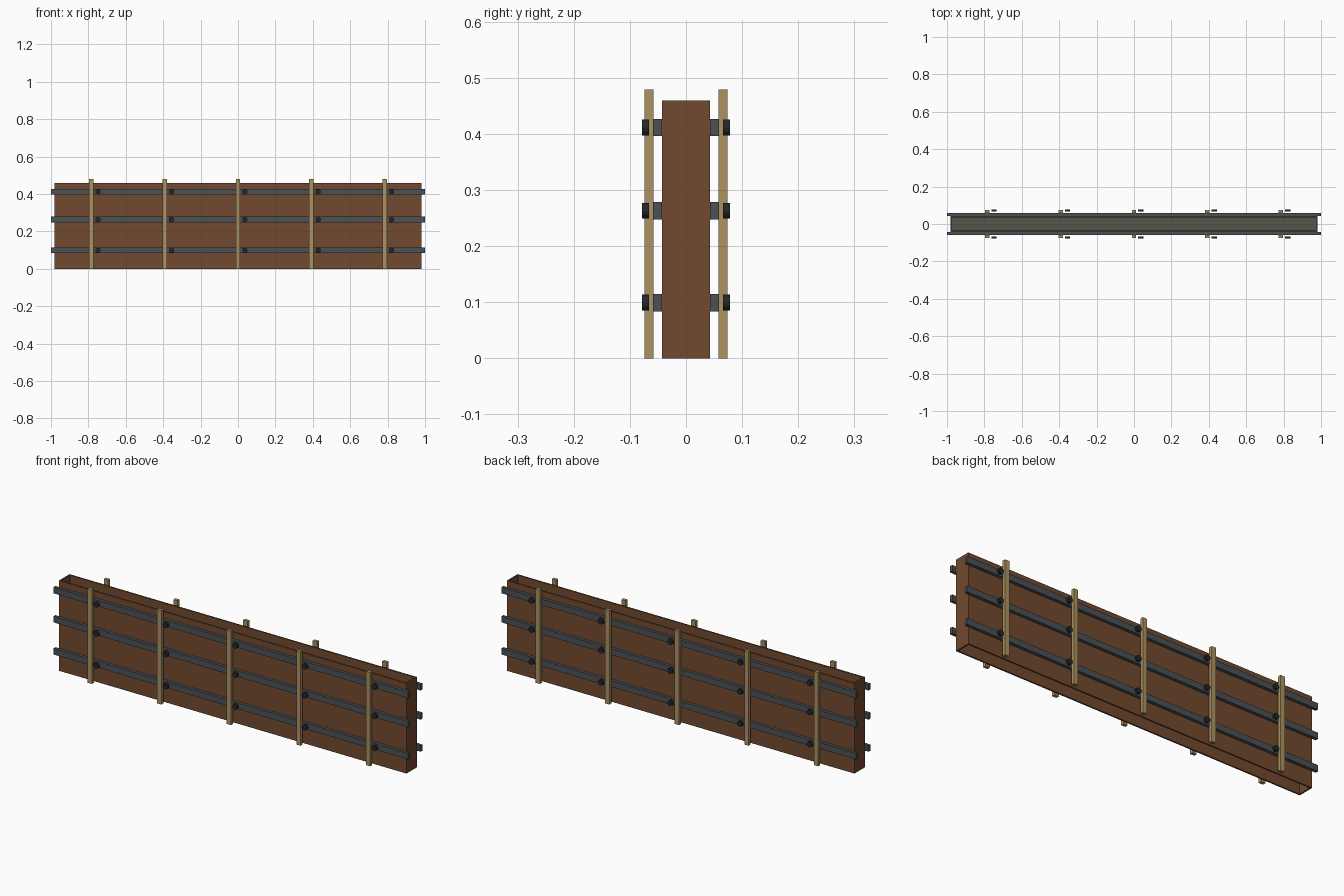
import bpy
import bmesh
from mathutils import Matrix

if "Cube" in bpy.data.objects:
    bpy.data.objects.remove(bpy.data.objects["Cube"])


def material(name, rgb):
    m = bpy.data.materials.new(name)
    m.diffuse_color = (*rgb, 1)
    m.use_nodes = True
    m.node_tree.nodes["Principled BSDF"].inputs["Base Color"].default_value = m.diffuse_color
    return m


BROWN = material("form_ply", (0.165, 0.068, 0.028))
STEEL = material("steel", (0.07, 0.083, 0.092))
TIMBER = material("timber", (0.42, 0.29, 0.12))
BLACK = material("bolt_black", (0.018, 0.02, 0.024))
CONCRETE = material("concrete", (0.09, 0.09, 0.075))


def finish(bm, name, mat):
    bmesh.ops.recalc_face_normals(bm, faces=bm.faces[:])
    mesh = bpy.data.meshes.new(name)
    bm.to_mesh(mesh)
    bm.free()
    mesh.materials.append(mat)
    ob = bpy.data.objects.new(name, mesh)
    bpy.context.collection.objects.link(ob)
    return ob


def box(name, x, y, z, mat):
    """Box from (min, max) pairs on each axis."""
    bm = bmesh.new()
    size = [b - a for a, b in (x, y, z)]
    mid = [(a + b) / 2 for a, b in (x, y, z)]
    bmesh.ops.create_cube(bm, size=1, matrix=Matrix.Translation(mid) @ Matrix.Diagonal((*size, 1)))
    return finish(bm, name, mat)


def disc(name, x, y, z, mat):
    """Bolt head lying along y."""
    bm = bmesh.new()
    bmesh.ops.create_cone(bm, cap_ends=True, segments=12, radius1=0.014, radius2=0.014, depth=0.012,
                          matrix=Matrix.Translation((x, y, z)) @ Matrix.Rotation(1.5707963, 4, 'X'))
    return finish(bm, name, mat)


HEIGHT, HALF, OUT, THICK = 0.46, 0.98, 0.0425, 0.008
LEVELS = (0.0995, 0.263, 0.4115)
STATIONS = [i * 0.3925 for i in range(-2, 3)]

# End boards of the open form
for s, side in ((-1, "left"), (1, "right")):
    xs = sorted((s * HALF, s * (HALF - THICK)))
    box(f"end_board_{side}", xs, (-OUT, OUT), (0, HEIGHT), BROWN)

# Poured wall core, recessed from the open top and bottom
inner = OUT - THICK
box("concrete_core", (-HALF + THICK, HALF - THICK), (-inner, inner), (0.06, 0.38), CONCRETE)

for s, side in ((-1, "front"), (1, "back")):
    def span(a, b):
        return sorted((s * a, s * b))

    # Long form panel, fitted between the end boards
    box(f"form_panel_{side}", (-HALF + THICK, HALF - THICK), span(inner, OUT), (0, HEIGHT), BROWN)

    # Horizontal rails
    for z in LEVELS:
        box(f"rail_{side}", (-1, 1), span(OUT, 0.0585), (z - 0.0155, z + 0.0155), STEEL)

    # Upright studs, each with a column of tie bolts beside it
    for x in STATIONS:
        box(f"stud_{side}", (x - 0.012, x + 0.012), span(0.0575, 0.074), (0, 0.479), TIMBER)
        for z in LEVELS:
            disc(f"tie_bolt_{side}", x + 0.0365, s * 0.072, z, BLACK)
